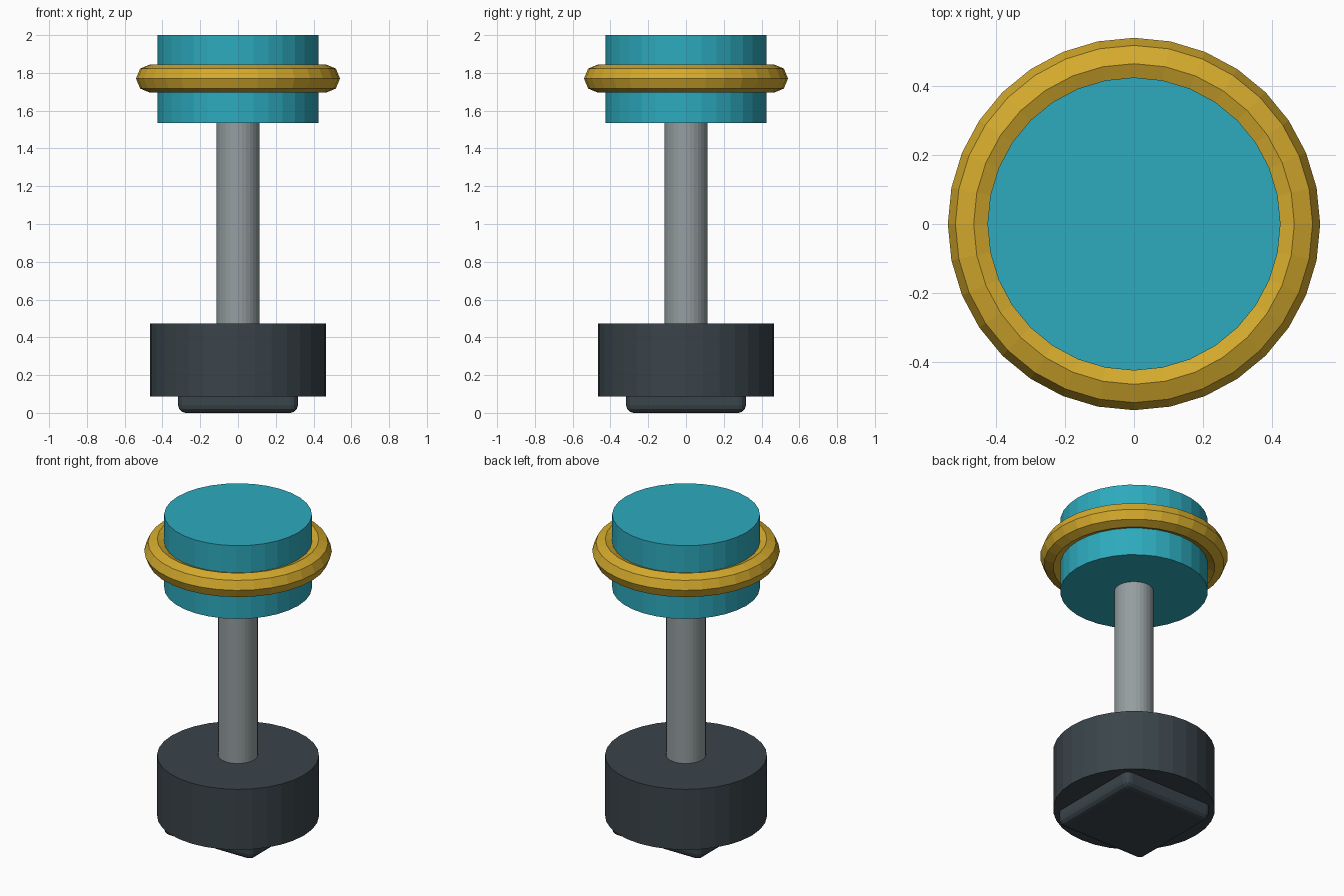
import bpy, math

if "Cube" in bpy.data.objects:
    bpy.data.objects.remove(bpy.data.objects["Cube"])


def material(name, rgb):
    m = bpy.data.materials.new(name)
    m.diffuse_color = (*rgb, 1)
    m.use_nodes = True
    m.node_tree.nodes["Principled BSDF"].inputs["Base Color"].default_value = m.diffuse_color
    return m


TEAL = material("teal", (0.026, 0.402, 0.51))
GOLD = material("gold", (0.66, 0.402, 0.026))
GREY = material("steel_grey", (0.30, 0.342, 0.352))
DARK = material("dark_slate", (0.042, 0.058, 0.069))


def finish(name, mat):
    ob = bpy.context.object
    ob.name = name
    ob.data.materials.append(mat)
    return ob


def cylinder(name, radius, z0, z1, mat, sides=32):
    bpy.ops.mesh.primitive_cylinder_add(vertices=sides, radius=radius, depth=z1 - z0,
                                        location=(0, 0, (z0 + z1) / 2))
    return finish(name, mat)


# Head, shaft and base
cylinder("head", 0.425, 1.535, 2.0, TEAL)
cylinder("shaft", 0.114, 0.44, 1.56, GREY)
cylinder("base", 0.466, 0.088, 0.472, DARK)

# Ring around the head
bpy.ops.mesh.primitive_torus_add(major_segments=32, minor_segments=8, major_radius=0.465,
                                 minor_radius=0.075, location=(0, 0, 1.77))
finish("head_ring", GOLD)

# Square foot pad with rounded edges, its top sunk in the base
bpy.ops.mesh.primitive_cube_add(size=1, location=(0, 0, 0.075))
pad = finish("foot_pad", DARK)
pad.scale = (0.634, 0.634, 0.15)
bpy.ops.object.transform_apply(location=False, rotation=False, scale=True)
bevel = pad.modifiers.new("rounded_edges", 'BEVEL')
bevel.width = 0.04
bevel.segments = 3
